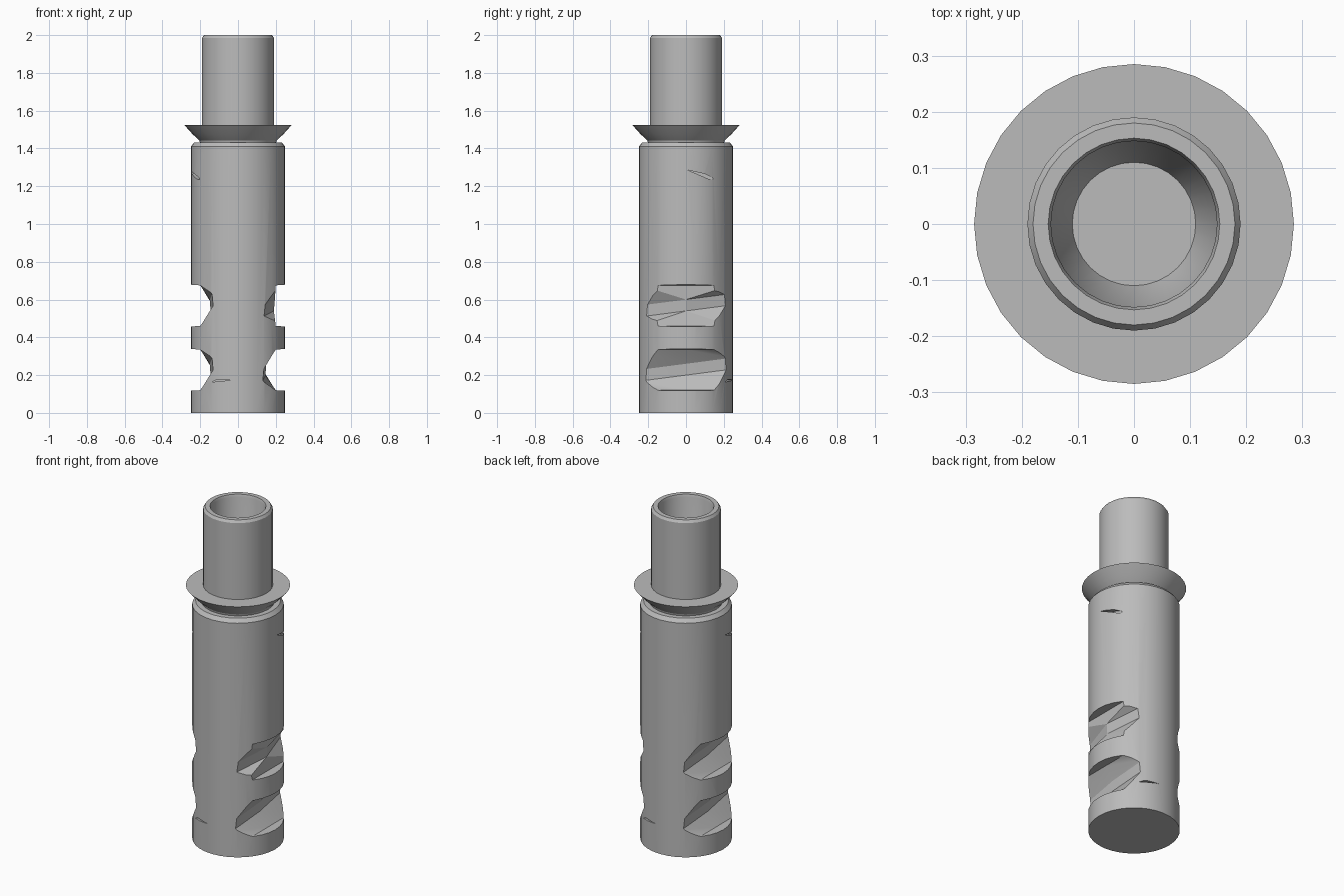
import bpy, bmesh, math

cube = bpy.data.objects.get("Cube")
if cube:
    bpy.data.objects.remove(cube)

GREY = (0.5, 0.5, 0.5, 1)
grey = bpy.data.materials.new("plain grey")
grey.use_nodes = True
grey.diffuse_color = GREY
grey.node_tree.nodes["Principled BSDF"].inputs["Base Color"].default_value = GREY
SIDES = 32


def finish(name, bm):
    bmesh.ops.recalc_face_normals(bm, faces=bm.faces)
    mesh = bpy.data.meshes.new(name)
    bm.to_mesh(mesh)
    bm.free()
    obj = bpy.data.objects.new(name, mesh)
    bpy.context.collection.objects.link(obj)
    mesh.materials.append(grey)
    return obj


def bridge(bm, rings, caps=True):
    """Skin a row of equal closed loops."""
    for a, b in zip(rings, rings[1:]):
        n = len(a)
        for i in range(n):
            j = (i + 1) % n
            bm.faces.new((a[i], a[j], b[j], b[i]))
    if caps:
        bm.faces.new(rings[0])
        bm.faces.new(rings[-1])


def lathe(name, profile, caps=True):
    """Turn (radius, height) points around z."""
    bm = bmesh.new()
    rings = []
    for r, z in profile:
        angles = [math.tau * i / SIDES for i in range(SIDES)]
        rings.append([bm.verts.new((r * math.cos(a), r * math.sin(a), z)) for a in angles])
    bridge(bm, rings, caps)
    return finish(name, bm)


def smooth(obj):
    bpy.ops.object.select_all(action="DESELECT")
    obj.select_set(True)
    bpy.context.view_layer.objects.active = obj
    bpy.ops.object.shade_smooth_by_angle(angle=math.radians(25))


def port_cutter(side, bottom, top, middle_depth):
    """Faceted slot cutter; the slot twists upward and may bulge in its middle."""
    bm = bmesh.new()
    rings = []
    for y, depth in ((-0.24, 0.13), (0, middle_depth), (0.24, 0.13)):
        mid = (bottom + top) / 2 + y * 0.13
        half = (top - bottom) / 2
        section = [(0.4, bottom), (0.2, bottom + 0.01), (depth, mid - half * 0.25),
                   (depth + 0.005, mid + half * 0.25), (0.2, top - 0.015), (0.4, top)]
        rings.append([bm.verts.new((side * x, side * y, z)) for x, z in section])
    bridge(bm, rings)
    bmesh.ops.triangulate(bm, faces=bm.faces)
    return finish("port_cutter", bm)


def nick_cutter(points, direction, sink):
    """Shallow tapered gouge: a sliver outline pushed into the wall."""
    bm = bmesh.new()
    rings = []
    for reach in (sink, 0.35):
        ring = []
        for t, z in points:
            co = (reach * direction, t, z) if sink > 0.2 else (t, reach * direction, z)
            ring.append(bm.verts.new(co))
        rings.append(ring)
    bridge(bm, rings)
    return finish("nick_cutter", bm)


# Main body with chamfered shoulder
body = lathe("body", [(0.25, 0), (0.25, 1.41), (0.232, 1.432), (0.2, 1.432)])

# Ports on both sides, and small gouges in the wall
cutters = []
for side in (1, -1):
    cutters.append(port_cutter(side, 0.11, 0.35, 0.145))
    cutters.append(port_cutter(side, 0.45, 0.69, 0.19 if side > 0 else 0.145))
    upper = [(side * 0.01, 1.285), (side * 0.10, 1.265), (side * 0.17, 1.23), (side * 0.12, 1.238)]
    lower = [(-side * 0.14, 0.163), (-side * 0.03, 0.174), (-side * 0.11, 0.178)]
    cutters.append(nick_cutter(upper, side, 0.205))
    cutters.append(nick_cutter(lower, -side, 0.195))

bpy.context.view_layer.objects.active = body
for cutter in cutters:
    cut = body.modifiers.new("cut", "BOOLEAN")
    cut.operation = "DIFFERENCE"
    cut.solver = "EXACT"
    cut.object = cutter
    bpy.ops.object.modifier_apply(modifier=cut.name)
for cutter in cutters:
    bpy.data.objects.remove(cutter)

# Flared collar above the shoulder
collar = lathe("flared_collar", [(0.2, 1.425), (0.205, 1.443), (0.24, 1.475), (0.285, 1.525), (0.185, 1.525)])

# Hollow neck with a tapered bore and closed floor
neck = lathe("hollow_neck", [(0.19, 1.5), (0.19, 1.985), (0.18, 2.0), (0.153, 2.0),
                             (0.148, 1.985), (0.148, 1.62), (0.1, 1.5)])

for part in (body, collar, neck):
    smooth(part)
